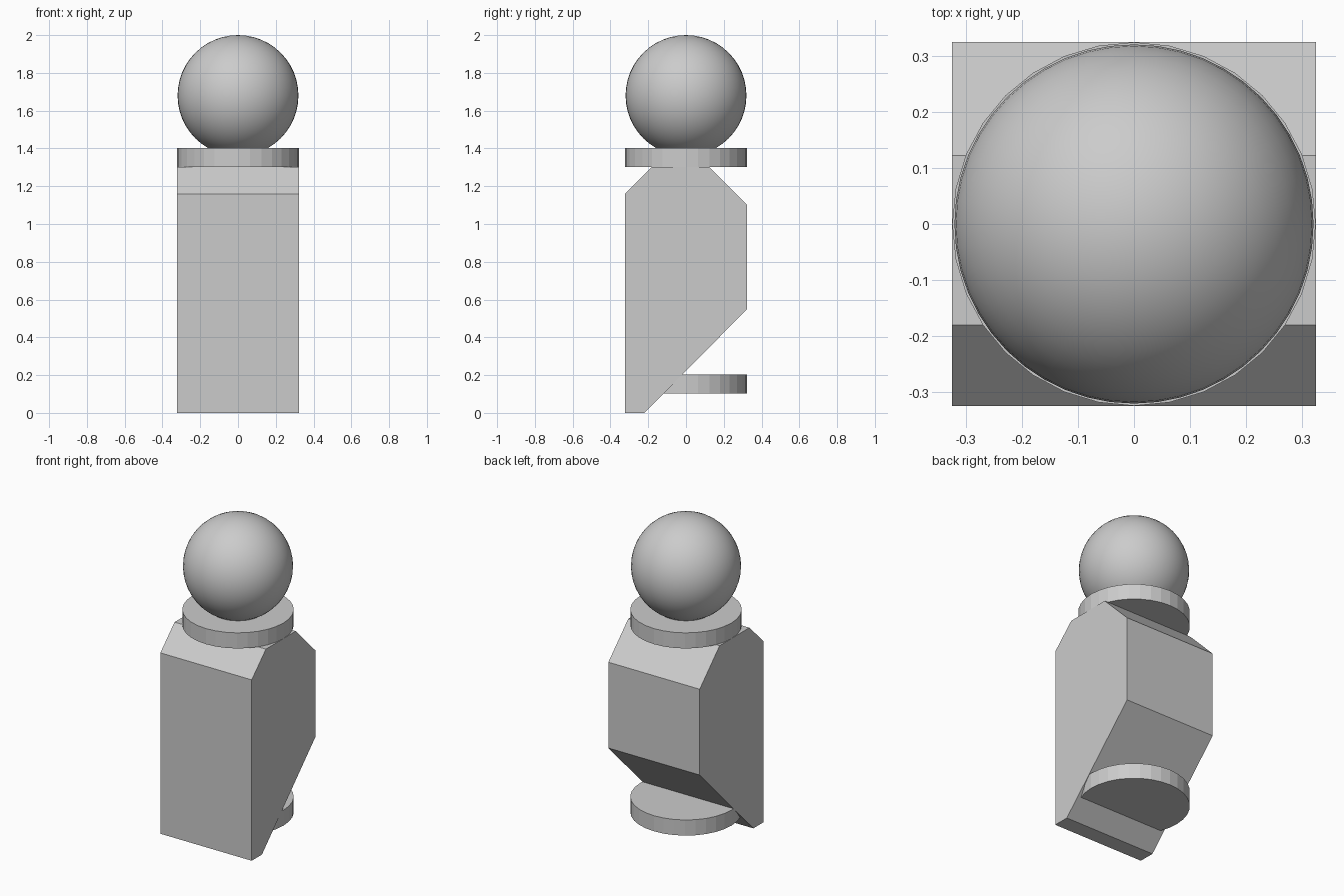
import bpy
import bmesh
from math import radians

if "Cube" in bpy.data.objects:
    bpy.data.objects.remove(bpy.data.objects["Cube"])

R = 0.324  # shared half width


def disc(name, z):
    bpy.ops.mesh.primitive_cylinder_add(vertices=32, radius=R, depth=0.1, location=(0, 0, z))
    bpy.context.object.name = name


# Body: side profile (y, z) extruded across x
profile = [(-R, 0), (-0.22, 0), (R, 0.55), (R, 1.1), (0.122, 1.302), (-0.18, 1.302), (-R, 1.16)]
bm = bmesh.new()
face = bm.faces.new([bm.verts.new((-R, y, z)) for y, z in profile])
side = bmesh.ops.extrude_face_region(bm, geom=[face])["geom"]
bmesh.ops.translate(bm, vec=(2 * R, 0, 0), verts=[v for v in side if isinstance(v, bmesh.types.BMVert)])
bmesh.ops.recalc_face_normals(bm, faces=bm.faces)
mesh = bpy.data.meshes.new("body")
bm.to_mesh(mesh)
bm.free()
bpy.context.collection.objects.link(bpy.data.objects.new("body", mesh))

# Foot and collar discs
disc("base_disc", 0.152)
disc("collar_disc", 1.352)

# Ball head
bpy.ops.mesh.primitive_uv_sphere_add(segments=48, ring_count=24, radius=0.32, location=(0, 0, 1.68))
bpy.context.object.name = "head"
bpy.ops.object.shade_smooth_by_angle(angle=radians(30))
